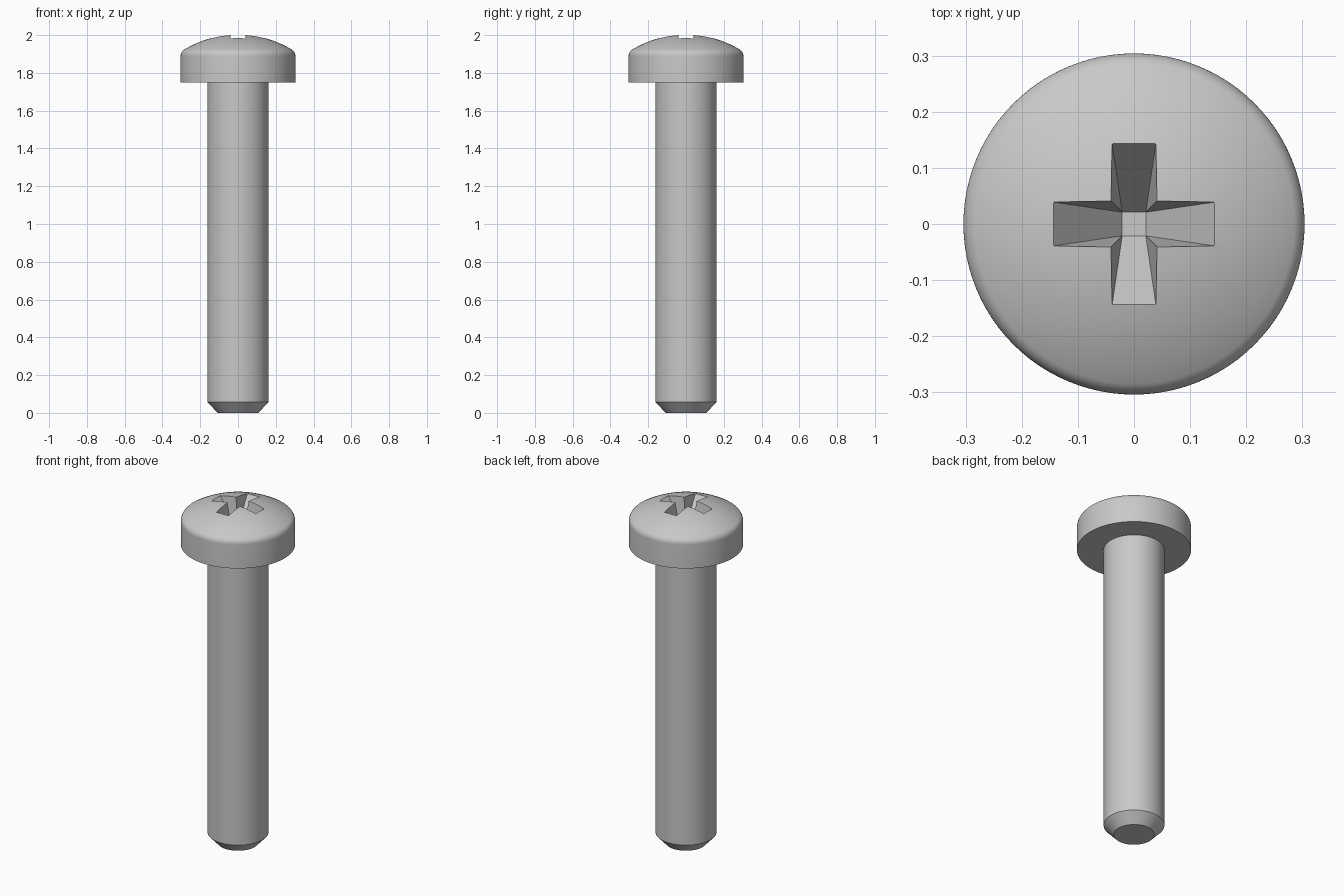
import bpy, bmesh
from math import sin, cos, atan2, sqrt, pi, radians
from mathutils import Matrix, Vector

cube = bpy.data.objects.get("Cube")
if cube:
    bpy.data.objects.remove(cube, do_unlink=True)

SEGMENTS = 96
HEAD_R, HEAD_BOTTOM, APEX = 0.304, 1.75, 2.003
SHAFT_R, TIP_R, CHAMFER = 0.162, 0.108, 0.058
DOME_R, FILLET = 0.55, 0.04

steel = bpy.data.materials.new("steel grey")
steel.use_nodes = True
colour = (0.58, 0.58, 0.58, 1)
steel.diffuse_color = colour
steel.node_tree.nodes["Principled BSDF"].inputs["Base Color"].default_value = colour


def make_object(name, bm):
    bmesh.ops.recalc_face_normals(bm, faces=bm.faces)
    mesh = bpy.data.meshes.new(name)
    bm.to_mesh(mesh)
    bm.free()
    mesh.materials.append(steel)
    obj = bpy.data.objects.new(name, mesh)
    bpy.context.collection.objects.link(obj)
    return obj


def arc(r, cx, cz, start, end, steps):
    """Points on an arc, angles measured from straight up."""
    angles = [start + (end - start) * i / steps for i in range(steps + 1)]
    return [(cx + r * sin(a), cz + r * cos(a)) for a in angles]


# Screw body: shaft with chamfered tip, pan head with filleted dome
dome_z = APEX - DOME_R
fillet_x = HEAD_R - FILLET
fillet_dz = sqrt((DOME_R - FILLET) ** 2 - fillet_x ** 2)
tangent = atan2(fillet_x, fillet_dz)
profile = [(0, 0), (TIP_R, 0), (SHAFT_R, CHAMFER), (SHAFT_R, HEAD_BOTTOM), (HEAD_R, HEAD_BOTTOM)]
profile += arc(FILLET, fillet_x, dome_z + fillet_dz, pi / 2, tangent, 8)
profile += arc(DOME_R, 0, dome_z, tangent, 0, 10)[1:]

bm = bmesh.new()
verts = [bm.verts.new((x, 0, z)) for x, z in profile]
edges = [bm.edges.new(pair) for pair in zip(verts, verts[1:])]
bmesh.ops.spin(bm, geom=verts + edges, cent=(0, 0, 0), axis=(0, 0, 1),
               angle=2 * pi, steps=SEGMENTS)
bmesh.ops.remove_doubles(bm, verts=bm.verts, dist=1e-4)
screw = make_object("pan_head_screw", bm)

# Cross recess cutter: four tapering arms down to a small square floor
floor, rim, top = 1.83, 1.984, 2.04
half = 0.021
grow = (top - floor) / (rim - floor)
reach = half + (0.144 - half) * grow
width = half + (0.039 - half) * grow

bm = bmesh.new()
quarters = []
for i in range(4):
    turn = Matrix.Rotation(i * pi / 2, 3, 'Z')
    corners = [(reach, -width, top), (reach, width, top), (width, width, top), (half, half, floor)]
    quarters.append([bm.verts.new(turn @ Vector(c)) for c in corners])
for i, (a, b, c, f) in enumerate(quarters):
    bm.faces.new((a, b, f, quarters[i - 1][3]))
    bm.faces.new((b, c, f))
    bm.faces.new((c, quarters[(i + 1) % 4][0], f))
bm.faces.new([v for q in quarters for v in q[:3]])
bm.faces.new([q[3] for q in quarters])
cutter = make_object("cross_recess_cutter", bm)
cutter.hide_render = True

# Cut the recess and shade
cut = screw.modifiers.new("cross_recess", 'BOOLEAN')
cut.operation = 'DIFFERENCE'
cut.solver = 'EXACT'
cut.object = cutter
bpy.ops.object.select_all(action='DESELECT')
screw.select_set(True)
bpy.context.view_layer.objects.active = screw
bpy.ops.object.modifier_apply(modifier=cut.name)
bpy.data.objects.remove(cutter, do_unlink=True)
bpy.ops.object.shade_smooth_by_angle(angle=radians(30))
